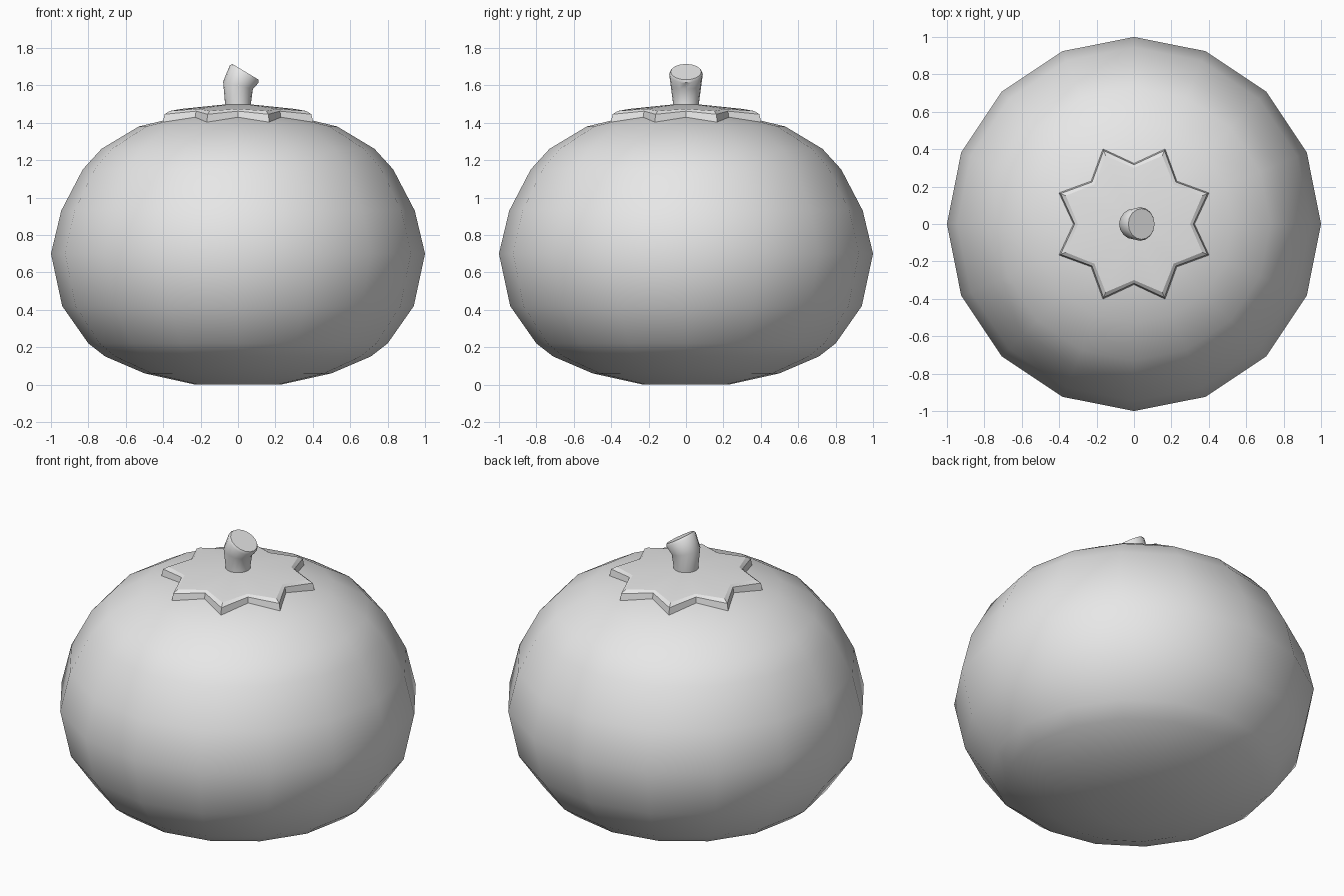
import bpy
import bmesh
from math import cos, sin, pi, radians
from mathutils import Vector, Matrix

if "Cube" in bpy.data.objects:
    bpy.data.objects.remove(bpy.data.objects["Cube"], do_unlink=True)

GREY = (0.8, 0.8, 0.8, 1.0)
grey = bpy.data.materials.new("plain grey")
grey.use_nodes = True
grey.diffuse_color = GREY
grey.node_tree.nodes["Principled BSDF"].inputs["Base Color"].default_value = GREY


def skin(name, rings, start=None, end=None, smooth=40):
    """Bridge equal-length rings of points; close each end with a fan or an n-gon."""
    bm = bmesh.new()
    loops = [[bm.verts.new(p) for p in ring] for ring in rings]
    n = len(loops[0])
    for a, b in zip(loops, loops[1:]):
        for i in range(n):
            j = (i + 1) % n
            bm.faces.new((a[i], a[j], b[j], b[i]))
    for loop, tip in ((loops[0], start), (loops[-1], end)):
        if tip is None:
            bm.faces.new(loop)
        else:
            centre = bm.verts.new(tip)
            for i in range(n):
                bm.faces.new((loop[i], loop[(i + 1) % n], centre))
    bmesh.ops.recalc_face_normals(bm, faces=bm.faces)
    mesh = bpy.data.meshes.new(name)
    bm.to_mesh(mesh)
    bm.free()
    mesh.materials.append(grey)
    obj = bpy.data.objects.new(name, mesh)
    bpy.context.collection.objects.link(obj)
    bpy.ops.object.select_all(action='DESELECT')
    obj.select_set(True)
    bpy.context.view_layer.objects.active = obj
    bpy.ops.object.shade_smooth_by_angle(angle=radians(smooth))
    return obj


def circle(r, z, n=16):
    return [Vector((r * cos(2 * pi * i / n), r * sin(2 * pi * i / n), z)) for i in range(n)]


def tilted(r, centre, tilt, n=16):
    turn = Matrix.Rotation(radians(tilt), 3, 'Y')
    return [turn @ p + Vector(centre) for p in circle(r, 0, n)]


def star(tip_r, tip_z, notch_r, notch_z):
    """Eight-pointed ring: notches on the axes, tips halfway between."""
    pts = []
    for i in range(16):
        r, z = (tip_r, tip_z) if i % 2 else (notch_r, notch_z)
        pts.append(Vector((r * cos(pi * i / 8), r * sin(pi * i / 8), z)))
    return pts


# Round, slightly squat fruit
profile = [(.23, 0), (.5, .06), (.71, .15), (.8, .22), (.94, .42), (1, .7),
           (.945, .93), (.83, 1.15), (.73, 1.26), (.53, 1.38), (.28, 1.44)]
skin("fruit_body", [circle(r, z) for r, z in profile],
     start=(0, 0, 0), end=(0, 0, 1.45), smooth=60)

# Star-shaped leafy cap with a softened upper rim
skin("leaf_cap", [star(.435, 1.40, .325, 1.425), star(.425, 1.445, .317, 1.462),
                  star(.395, 1.463, .300, 1.474)],
     start=(0, 0, 1.43), end=(0, 0, 1.505), smooth=30)

# Bent stem with a slanted, bevelled cut
skin("stem", [tilted(.07, (0, 0, 1.47), 0), tilted(.07, (0, 0, 1.51), 0),
              tilted(.082, (0, 0, 1.6), 14),
              tilted(.09, (.033, 0, 1.66), 31), tilted(.082, (.04, 0, 1.672), 31)], smooth=40)
